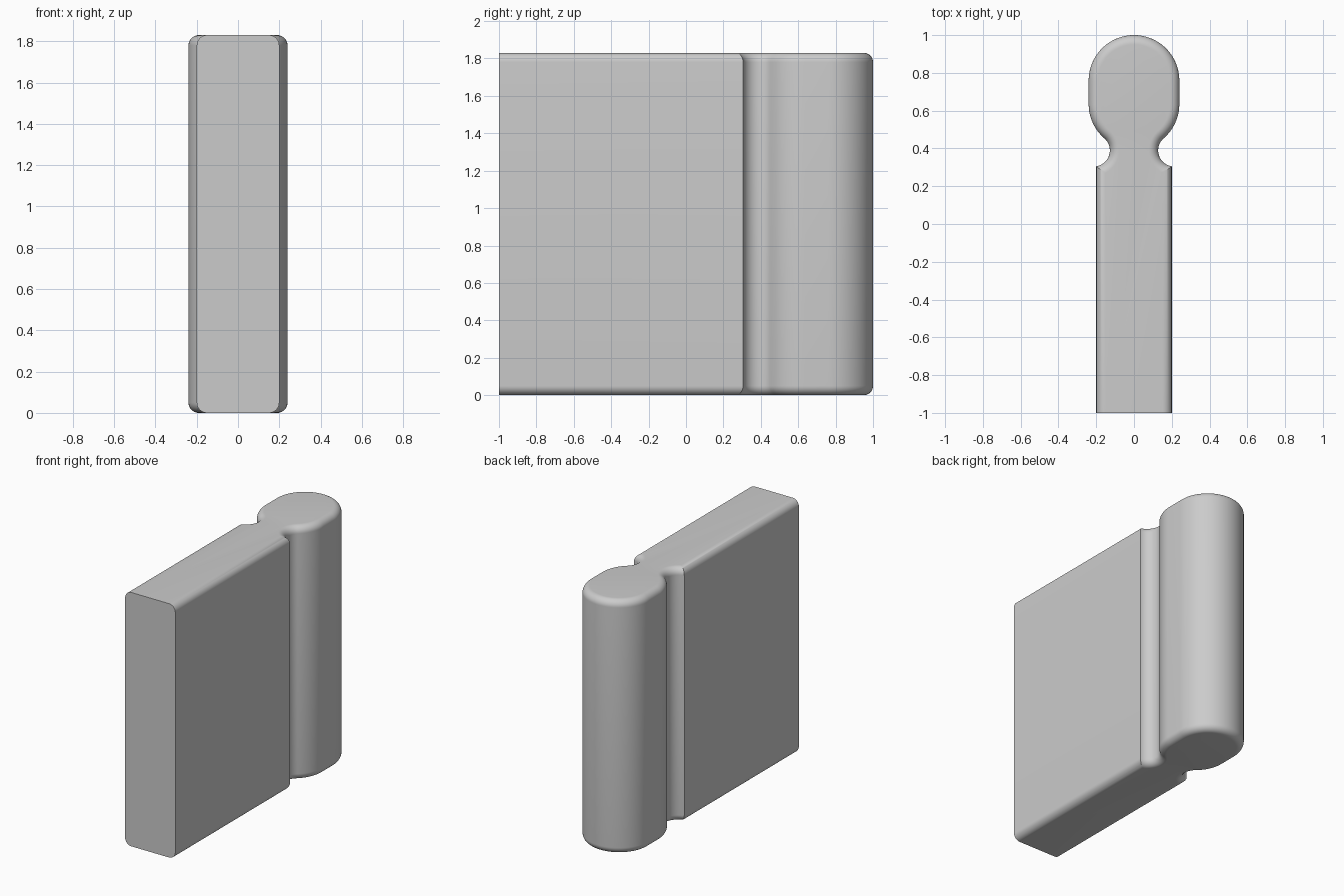
import bpy, bmesh, math

if "Cube" in bpy.data.objects:
    bpy.data.objects.remove(bpy.data.objects["Cube"])

HEIGHT, FILLET = 1.83, 0.05
BODY, HEAD, GROOVE = 0.20, 0.24, 0.085      # half width, head radius, groove radius
Y_TOP, Y_LOW = 0.76, 0.635                  # centres of the head's two arcs
GX = 0.213                                  # groove centre, tangent to the head
GY = Y_LOW - math.sqrt((HEAD + GROOVE) ** 2 - GX ** 2)


def arc(cx, cy, r, a0, a1, n):
    return [(cx + r * math.cos(a0 + (a1 - a0) * i / n),
             cy + r * math.sin(a0 + (a1 - a0) * i / n)) for i in range(n + 1)]


def outline(d):
    """Plan outline inset by d (the front end stays flat)."""
    w, g, h = BODY - d, GROOVE + d, HEAD - d
    start = math.atan2(-math.sqrt(g * g - (w - GX) ** 2), w - GX) + 2 * math.pi
    meet = math.atan2(Y_LOW - GY, -GX)
    right = [(w, -1.0)]
    right += arc(GX, GY, g, start, meet, 24)
    right += arc(0, Y_LOW, h, meet - math.pi, 0, 16)[1:]
    right += arc(0, Y_TOP, h, 0, math.pi / 2, 28)
    return right + [(-x, y) for x, y in reversed(right[:-1])]


# Stacked rings: rounded bottom edge, straight wall, rounded top edge
N = 10
steps = [(FILLET * (1 - math.sin(a)), FILLET * (1 - math.cos(a)))
         for a in (math.pi / 2 * i / N for i in range(N + 1))]
levels = steps + [(d, HEIGHT - z) for d, z in reversed(steps)]

bm = bmesh.new()
rings = [[bm.verts.new((x, y, z)) for x, y in outline(d)] for d, z in levels]
count = len(rings[0])
for low, up in zip(rings, rings[1:]):
    for i in range(count - 1):
        j = i + 1
        bm.faces.new((low[i], low[j], up[j], up[i]))
# Flat bottom, top and front end
bm.faces.new(rings[0][::-1])
bm.faces.new(rings[-1])
bm.faces.new([r[-1] for r in rings] + [r[0] for r in reversed(rings)])
bmesh.ops.recalc_face_normals(bm, faces=bm.faces[:])

mesh = bpy.data.meshes.new("rounded_panel")
bm.to_mesh(mesh)
bm.free()
panel = bpy.data.objects.new("rounded_panel", mesh)
bpy.context.collection.objects.link(panel)

grey = bpy.data.materials.new("light grey")
grey.diffuse_color = (0.6, 0.6, 0.6, 1)
grey.use_nodes = True
grey.node_tree.nodes["Principled BSDF"].inputs["Base Color"].default_value = grey.diffuse_color
mesh.materials.append(grey)

bpy.context.view_layer.objects.active = panel
panel.select_set(True)
bpy.ops.object.shade_smooth_by_angle(angle=math.radians(30))
